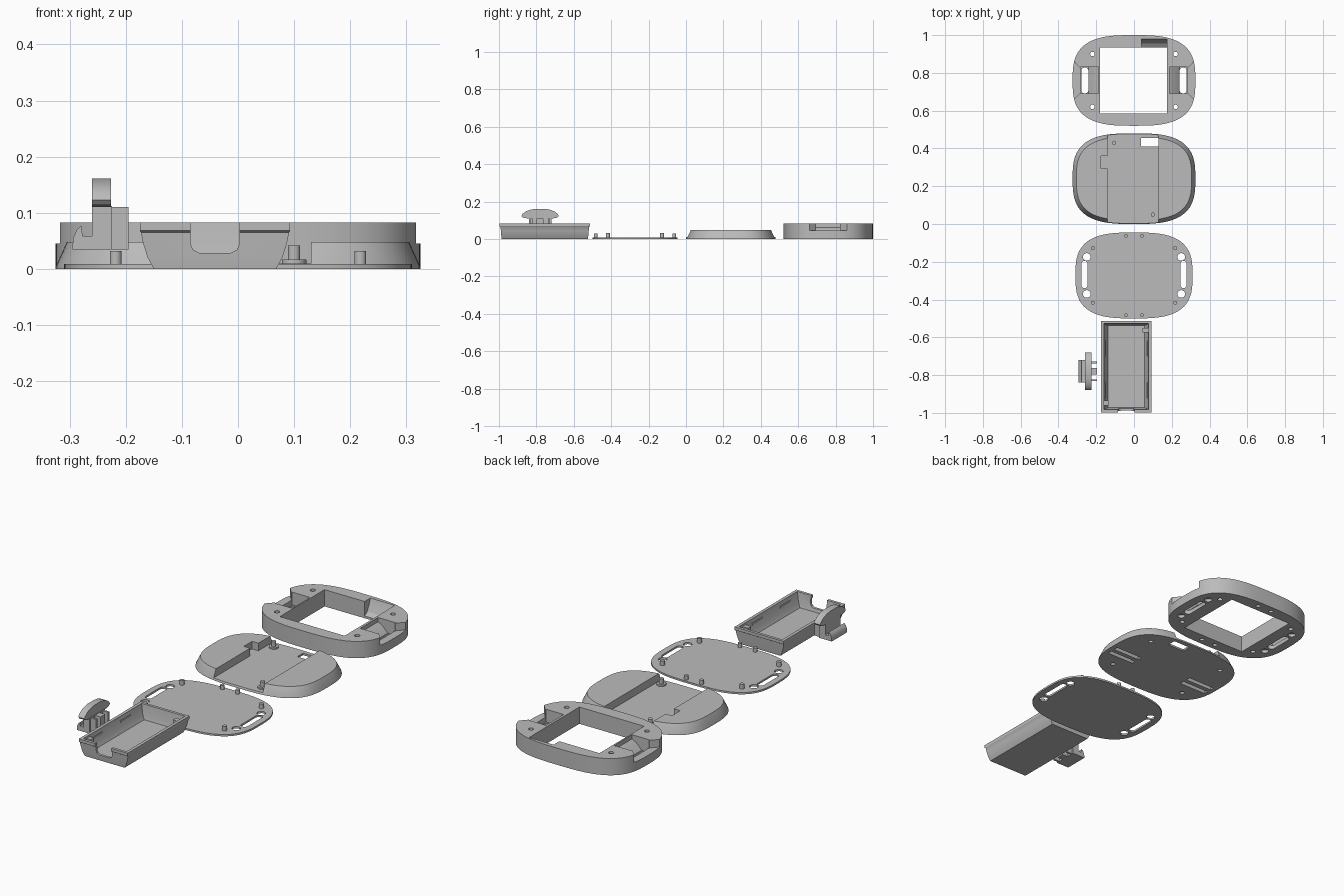
import bpy, bmesh, math

if "Cube" in bpy.data.objects:
    bpy.data.objects.remove(bpy.data.objects["Cube"])

mat = bpy.data.materials.new("plain_grey")
mat.diffuse_color = (0.5, 0.5, 0.5, 1)
mat.use_nodes = True
mat.node_tree.nodes["Principled BSDF"].inputs["Base Color"].default_value = mat.diffuse_color


def loft(name, rings):
    """Closed solid through a list of equal-length point rings."""
    bm = bmesh.new()
    vs = [[bm.verts.new(p) for p in r] for r in rings]
    n = len(vs[0])
    for a, b in zip(vs, vs[1:]):
        for i in range(n):
            j = (i + 1) % n
            bm.faces.new((a[i], a[j], b[j], b[i]))
    bm.faces.new(vs[0])
    bm.faces.new(vs[-1])
    bmesh.ops.recalc_face_normals(bm, faces=bm.faces)
    me = bpy.data.meshes.new(name)
    bm.to_mesh(me)
    bm.free()
    me.materials.append(mat)
    ob = bpy.data.objects.new(name, me)
    bpy.context.collection.objects.link(ob)
    return ob


def prism(name, pts, z0, z1):
    return loft(name, [[(x, y, z) for x, y in pts] for z in (z0, z1)])


def rect(x0, x1, y0, y1):
    return [(x0, y0), (x1, y0), (x1, y1), (x0, y1)]


def box(name, x0, x1, y0, y1, z0, z1):
    return prism(name, rect(x0, x1, y0, y1), z0, z1)


def oval(cy, a, b, n=3.0, seg=96):
    """Rounded-square outline."""
    out = []
    for i in range(seg):
        t = 2 * math.pi * i / seg
        c, s = math.cos(t), math.sin(t)
        out.append((a * math.copysign(abs(c) ** (2 / n), c),
                    cy + b * math.copysign(abs(s) ** (2 / n), s)))
    return out


def stadium(cx, cy, r, half=0.0, seg=24):
    """Circle, or slot long in y when half > 0."""
    out = []
    for i in range(seg):
        t = 2 * math.pi * (i + 0.5) / seg
        out.append((cx + r * math.cos(t),
                    cy + r * math.sin(t) + math.copysign(half, math.sin(t))))
    return out


def extrude_y(name, pts, y0, y1):
    return loft(name, [[(x, y, z) for x, z in pts] for y in (y0, y1)])


def extrude_x(name, pts, x0, x1):
    return loft(name, [[(x, y, z) for y, z in pts] for x in (x0, x1)])


def cut(ob, cutters, op='DIFFERENCE'):
    bpy.context.view_layer.objects.active = ob
    for c in cutters:
        m = ob.modifiers.new("cut", 'BOOLEAN')
        m.operation, m.solver, m.object = op, 'EXACT', c
        bpy.ops.object.modifier_apply(modifier=m.name)
        bpy.data.objects.remove(c)


# --- housing ring with window, side pockets and holes
cy = 0.76
ring = prism("housing_ring", oval(cy, 0.325, 0.24), 0, 0.083)
cs = [box("c", -0.18, 0.175, 0.585, 0.935, -0.1, 0.2),
      extrude_x("c", [(0.93, 0.008), (0.93, 0.1), (0.985, 0.1), (0.972, 0.06), (0.955, 0.025)], 0.04, 0.174)]
for s in (-1, 1):
    cs.append(extrude_y("c", [(s * x, z) for x, z in
              [(0.187, 0.1), (0.187, 0.062), (0.21, 0.05), (0.24, 0.02), (0.284, 0.02), (0.284, 0.1)]],
              0.69, 0.83))
    cs.append(prism("c", [(s * x, y) for x, y in
              [(0.28, 0.70), (0.34, 0.635), (0.34, 0.885), (0.28, 0.82)]], 0.045, 0.1))
    cs.append(prism("c", stadium(s * 0.26, cy, 0.019, 0.05), -0.1, 0.2))
    for t in (-1, 1):
        cs.append(prism("c", stadium(s * 0.22, cy + t * 0.14, 0.012), -0.1, 0.2))
        cs.append(prism("c", stadium(s * 0.26, cy + t * 0.1, 0.018), -0.1, 0.015))
        cs.append(prism("c", stadium(s * 0.04, cy + t * 0.208, 0.011), -0.1, 0.03))
cut(ring, cs)

# --- tapered cover with a channel through the middle
cy = 0.24
cover = loft("channel_cover", [[(x, y, z) for x, y in oval(cy, 0.325 - d, 0.24 - d)]
                               for z, d in ((0, 0), (0.006, 0.001), (0.048, 0.02))])
cs = [box("c", -0.14, 0.13, -0.1, 0.6, 0.01, 0.2),
      box("c", -0.175, -0.13, 0.295, 0.36, 0.01, 0.2),
      box("c", 0.038, 0.13, 0.41, 0.455, -0.1, 0.2)]
for s in (-1, 1):
    for y in (0.165, 0.21):
        x0, x1 = sorted((s * 0.15, s * 0.30))
        cs.append(box("c", x0, x1, y, y + 0.022, -0.1, 0.025))
    for t in (-1, 1):
        cs.append(prism("c", stadium(s * 0.215, cy + t * 0.14, 0.011), -0.1, 0.025))
cut(cover, cs)
for i, (x, y) in enumerate([(-0.105, 0.43), (0.1, 0.05)]):
    prism(f"cover_post_base_{i}", stadium(x, y, 0.022), 0.008, 0.017)
    prism(f"cover_post_{i}", stadium(x, y, 0.011), 0.015, 0.042)

# --- thin base plate with slots, holes and pins
cy = -0.2725
plate = prism("base_plate", oval(cy, 0.31, 0.2275), 0, 0.009)
cs = []
for s in (-1, 1):
    cs.append(prism("c", stadium(s * 0.262, cy + 0.005, 0.017, 0.055), -0.1, 0.1))
    for t in (-1, 1):
        cs.append(prism("c", stadium(s * 0.25, cy + t * 0.098, 0.02), -0.1, 0.1))
        prism("plate_corner_pin", stadium(s * 0.218, cy + t * 0.145, 0.0105), 0.008, 0.032)
        prism("plate_edge_pin", stadium(s * 0.042, cy + t * 0.21, 0.0095), 0.008, 0.03)
cut(plate, cs)

# --- open tray with flared walls
def tray_ring(z, x0, x1, y0, y1):
    return [(x, y, z) for x, y in rect(x0, x1, y0, y1)]


tray = loft("tray", [tray_ring(0, -0.150, 0.068, -0.985, -0.525),
                     tray_ring(0.02, -0.161, 0.079, -0.988, -0.522),
                     tray_ring(0.045, -0.169, 0.087, -0.99, -0.52),
                     tray_ring(0.065, -0.173, 0.091, -0.992, -0.518),
                     tray_ring(0.068, -0.175, 0.093, -0.997, -0.513),
                     tray_ring(0.083, -0.175, 0.093, -0.997, -0.513)])
cs = [loft("c", [tray_ring(0.012, -0.138, 0.056, -0.972, -0.538),
                 tray_ring(0.035, -0.150, 0.068, -0.978, -0.532),
                 tray_ring(0.09, -0.161, 0.079, -0.984, -0.526)]),
      extrude_y("c", [(-0.085, 0.1), (-0.085, 0.045), (-0.08, 0.034), (-0.068, 0.028),
                      (-0.014, 0.028), (-0.002, 0.034), (0.003, 0.045), (0.003, 0.1)], -1.05, -0.96)]
cut(tray, cs)
# corner catches and side tabs inside the tray
box("tray_catch_back", 0.045, 0.082, -0.575, -0.55, 0.05, 0.075)
box("tray_catch_front", -0.164, -0.135, -0.96, -0.935, 0.05, 0.075)
for y in (-0.88, -0.66):
    box("tray_tab_left", -0.163, -0.152, y - 0.04, y + 0.04, 0.055, 0.065)
    box("tray_tab_right", 0.07, 0.081, y - 0.04, y + 0.04, 0.055, 0.065)

# --- release button: cap, hook and prongs
yc = -0.78
half = [(0.07, 0.11), (0.092, 0.114), (0.1, 0.123), (0.094, 0.134), (0.075, 0.148), (0.05, 0.157), (0.025, 0.161)]
prof = [(yc + y, z) for y, z in half] + [(yc - y, z) for y, z in reversed(half)]
extrude_x("button_cap", prof, -0.26, -0.226)
extrude_y("button_hook", [(-0.295, 0.035), (-0.225, 0.035), (-0.225, 0.112), (-0.26, 0.112),
                          (-0.26, 0.059), (-0.277, 0.059), (-0.279, 0.077), (-0.287, 0.07),
                          (-0.294, 0.055)], yc - 0.06, yc + 0.06)
for i, (d, w) in enumerate([(-0.047, 0.005), (0, 0.018), (0.047, 0.005)]):
    box(f"button_prong_{i}", -0.23, -0.195, yc + d - w, yc + d + w, 0.035, 0.11)

# smooth the rounded walls, keep edges sharp
for ob in bpy.context.scene.objects:
    ob.select_set(True)
bpy.ops.object.shade_smooth_by_angle(angle=math.radians(28))
